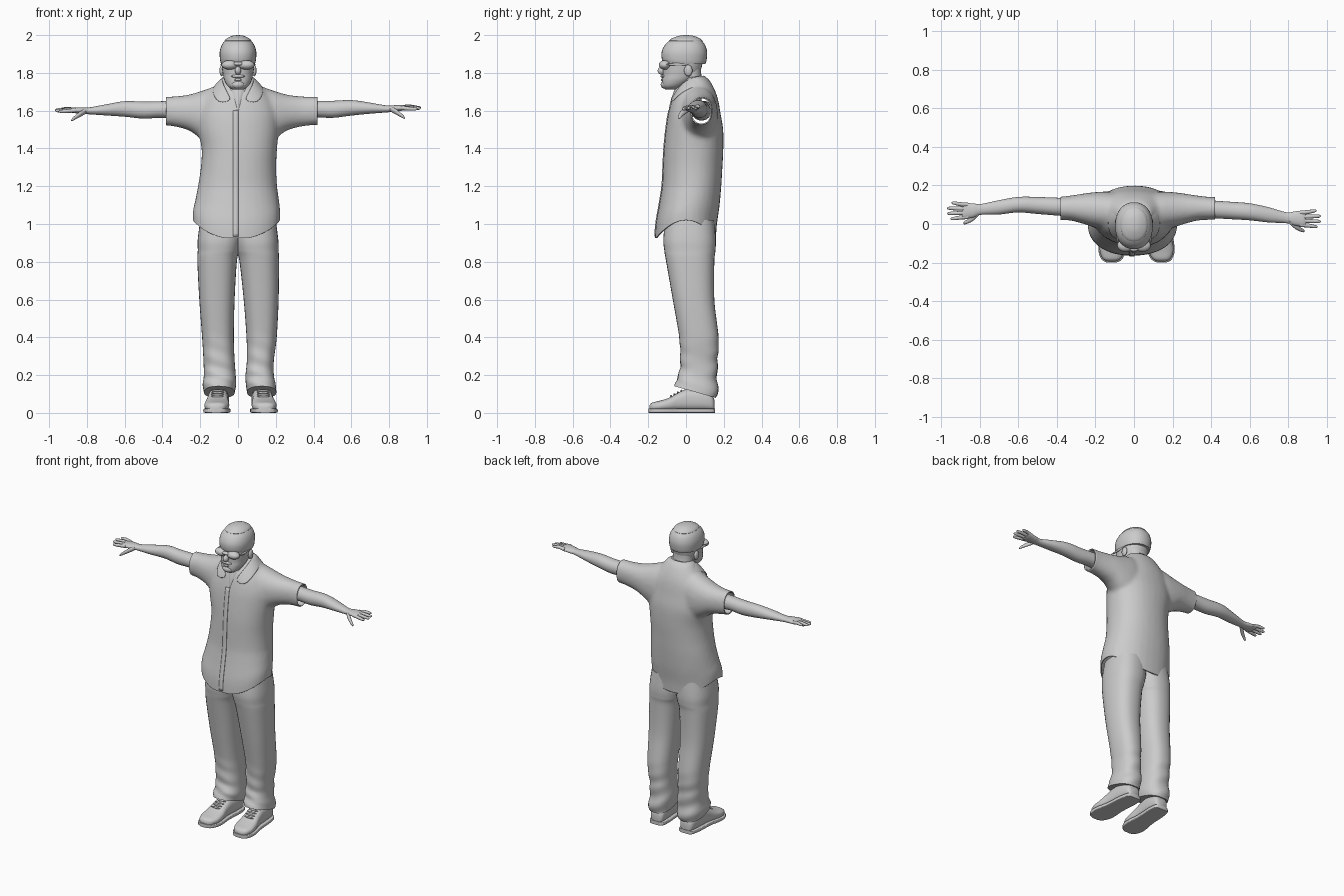
import bpy, bmesh, math
from mathutils import Vector
from mathutils.bvhtree import BVHTree

grey = bpy.data.materials.new("plain grey")
grey.diffuse_color = (0.6, 0.6, 0.6, 1)


def finish(name, bm):
    bmesh.ops.recalc_face_normals(bm, faces=bm.faces)
    me = bpy.data.meshes.new(name)
    bm.to_mesh(me)
    bm.free()
    me.materials.append(grey)
    ob = bpy.data.objects.new(name, me)
    bpy.context.collection.objects.link(ob)
    return ob


def smooth_rows(rows, steps):
    """Catmull-Rom interpolation between table rows."""
    out = []
    for i in range(len(rows) - 1):
        p0, p1, p2, p3 = rows[max(i - 1, 0)], rows[i], rows[i + 1], rows[min(i + 2, len(rows) - 1)]
        for k in range(steps):
            t = k / steps
            out.append([0.5 * (2 * b + (c - a) * t + (2 * a - 5 * b + 4 * c - d) * t * t
                               + (3 * b - a - 3 * c + d) * t ** 3) for a, b, c, d in zip(p0, p1, p2, p3)])
    return out + [list(rows[-1])]


def loft(name, rows, axis="z", power=2.2, n=32, steps=4, warp=None, bm=None):
    """Rows are (position on axis, min a, max a, min b, max b)."""
    own = bm is None
    bm = bm or bmesh.new()
    rings = []
    for t, a0, a1, b0, b1 in smooth_rows(rows, steps):
        ring = []
        for i in range(n):
            c, s = math.cos(math.tau * i / n), math.sin(math.tau * i / n)
            a = (a0 + a1) / 2 + (a1 - a0) / 2 * math.copysign(abs(c) ** (2 / power), c)
            b = (b0 + b1) / 2 + (b1 - b0) / 2 * math.copysign(abs(s) ** (2 / power), s)
            p = Vector({"z": (a, b, t), "x": (t, a, b), "y": (a, t, b)}[axis])
            ring.append(bm.verts.new(warp(p) if warp else p))
        rings.append(ring)
    for r, q in zip(rings, rings[1:]):
        for i in range(n):
            bm.faces.new((r[i], r[(i + 1) % n], q[(i + 1) % n], q[i]))
    bm.faces.new(rings[0])
    bm.faces.new(rings[-1])
    return finish(name, bm) if own else None


def tube(name, points):
    """Round limb along x: points are (x, y, z, radius)."""
    return loft(name, [(x, y - r, y + r, z - r, z + r) for x, y, z, r in points], "x", 2, 12, 3)


def ball(name, centre, size):
    bm = bmesh.new()
    bmesh.ops.create_uvsphere(bm, u_segments=24, v_segments=14, radius=1)
    for v in bm.verts:
        v.co = Vector(centre) + Vector(v.co[i] * size[i] for i in range(3))
    return finish(name, bm)


# shirt: torso and sleeves fused, then cut open at cuffs and hem
bm = bmesh.new()
loft("", [(.86, -.235, .22, -.165, .155), (1.0, -.24, .224, -.162, .162), (1.1, -.226, .217, -.143, .177),
          (1.2, -.212, .207, -.127, .187), (1.3, -.197, .202, -.122, .193), (1.4, -.193, .207, -.117, .198),
          (1.5, -.213, .215, -.107, .197), (1.58, -.213, .213, -.095, .184), (1.65, -.19, .19, -.077, .172),
          (1.70, -.152, .152, -.058, .157), (1.75, -.108, .108, -.02, .132), (1.78, -.085, .085, 0, .108)],
     bm=bm)
for s in (-1, 1):
    loft("", [(s * .06, -.03, .16, 1.43, 1.73), (s * .13, -.035, .168, 1.42, 1.725), (s * .2, -.02, .165, 1.455, 1.702),
              (s * .26, .0, .158, 1.495, 1.685), (s * .33, .018, .147, 1.515, 1.676),
              (s * .4, .022, .14, 1.523, 1.673), (s * .46, .022, .14, 1.523, 1.673)], "x", bm=bm)
raw = finish("shirt raw", bm)
rm = raw.modifiers.new("fuse", "REMESH")
rm.mode, rm.voxel_size = "VOXEL", .011
sm = raw.modifiers.new("soften", "SMOOTH")
sm.factor, sm.iterations = .5, 8
bm = bmesh.new()
bm.from_object(raw, bpy.context.evaluated_depsgraph_get())
bpy.data.objects.remove(raw)
for co, no in (((-.38, 0, 0), (-1, 0, 0)), ((.42, 0, 0), (1, 0, 0)), ((0, 0, .95), (0, 0, -1))):
    bmesh.ops.bisect_plane(bm, geom=bm.verts[:] + bm.edges[:] + bm.faces[:], plane_co=co, plane_no=no,
                           clear_outer=True)
for v in bm.verts:  # curved shirt tails
    if v.co.z < 1.2:
        hem = 1.02 - .095 * min(1, (v.co.y / .16) ** 2)
        v.co.z += (1.2 - v.co.z) / .25 * (hem - .95)
tree = BVHTree.FromBMesh(bm)
shirt = finish("shirt", bm)
th = shirt.modifiers.new("cloth", "SOLIDIFY")
th.thickness, th.offset = .007, -1

# button placket hugging the shirt front
bm = bmesh.new()
cols = []
for k in range(41):
    z = .935 + .665 * k / 40
    row = []
    for x in (-.026, -.013, .002):
        hit = tree.ray_cast(Vector((x, -1, z)), Vector((0, 1, 0)))[0]
        if hit:
            row.append(bm.verts.new(hit + Vector((0, -.004, 0))))
    if len(row) == 3:
        cols.append(row)
for a, b in zip(cols, cols[1:]):
    for i in range(2):
        bm.faces.new((a[i], a[i + 1], b[i + 1], b[i]))
placket = finish("placket", bm)
placket.modifiers.new("cloth", "SOLIDIFY").thickness = .006

# folded collar, mirrored
top = [(0, .1, 1.79), (.05, .09, 1.79), (.085, .04, 1.785), (.082, -.02, 1.755), (.055, -.062, 1.70), (.028, -.083, 1.655)]
low = [(0, .15, 1.735), (.085, .13, 1.738), (.135, .06, 1.735), (.142, -.015, 1.705), (.122, -.07, 1.655),
       (.085, -.086, 1.64)]
bm = bmesh.new()
tv, lv = [bm.verts.new(p) for p in top], [bm.verts.new(p) for p in low]
for i in range(5):
    bm.faces.new((tv[i], tv[i + 1], lv[i + 1], lv[i]))
collar = finish("collar", bm)
collar.modifiers.new("mirror", "MIRROR")
collar.modifiers.new("cloth", "SOLIDIFY").thickness = .008
collar.modifiers.new("round", "SUBSURF").levels = 2

# neck, tapering into the open shirt front
loft("neck", [(1.59, -.008, .008, -.094, .05), (1.65, -.036, .036, -.082, .08), (1.70, -.058, .058, -.065, .085),
              (1.75, -.066, .066, -.045, .088), (1.80, -.066, .066, -.03, .08), (1.87, -.066, .066, -.03, .08)])

# head and face
loft("head", [(1.712, -.03, .03, -.11, -.05), (1.73, -.055, .055, -.125, -.01), (1.76, -.072, .072, -.126, .035),
              (1.79, -.079, .079, -.122, .065), (1.82, -.084, .084, -.122, .08), (1.87, -.088, .088, -.12, .09),
              (1.93, -.08, .08, -.1, .09)])
ball("nose", (0, -.128, 1.812), (.017, .022, .022))
ball("moustache", (0, -.12, 1.782), (.036, .015, .009))
ball("lower_lip", (0, -.122, 1.764), (.02, .011, .007))
ball("goatee", (0, -.112, 1.738), (.034, .022, .022))
ball("glasses_bridge", (0, -.128, 1.848), (.03, .014, .01))
for s in (-1, 1):
    ball("ear", (s * .086, .012, 1.812), (.012, .022, .03))
    ball("lens", (s * .044, -.112, 1.842), (.043, .032, .025))
    ball("glasses_arm", (s * .086, -.045, 1.845), (.006, .06, .007))

# cap with raised crown panel
loft("cap", [(1.848, -.09, .09, -.115, .103), (1.868, -.095, .095, -.127, .109), (1.91, -.097, .097, -.129, .112),
             (1.95, -.085, .085, -.11, .1), (1.98, -.058, .058, -.073, .072), (1.994, -.03, .03, -.038, .04),
             (1.998, -.004, .004, -.005, .006)])
loft("cap_crown", [(1.968, -.07, .07, -.088, .086), (1.972, -.07, .07, -.089, .085), (1.983, -.059, .059, -.074, .072),
                   (1.996, -.031, .031, -.039, .041), (2.0, -.004, .004, -.005, .006)])

# arms and hands: (distance, y, z, half width y, half width z)
arms = {-1: [(.28, .085, 1.6, .05, .052), (.4, .09, 1.606, .046, .044), (.5, .096, 1.603, .044, .045),
             (.6, .1, 1.609, .04, .041), (.7, .086, 1.604, .037, .029), (.79, .076, 1.599, .028, .018),
             (.83, .07, 1.601, .036, .017), (.875, .068, 1.602, .041, .014), (.89, .068, 1.602, .036, .009)],
        1: [(.28, .08, 1.6, .05, .052), (.4, .076, 1.608, .046, .044), (.5, .07, 1.607, .045, .045),
            (.6, .063, 1.615, .044, .041), (.7, .047, 1.613, .039, .029), (.79, .032, 1.609, .028, .018),
            (.83, .029, 1.612, .036, .017), (.875, .027, 1.615, .041, .014), (.89, .027, 1.615, .036, .009)]}
for s, rows in arms.items():
    side = "left" if s > 0 else "right"
    loft(side + "_arm", [(s * x, y - ry, y + ry, z - rz, z + rz) for x, y, z, ry, rz in rows], "x", 2.1, 24)
    y, z = rows[7][1], rows[7][2]
    for i, reach in enumerate((.95, .968, .968, .945)):  # index to little finger
        o = (i - 1.5) * .021
        dz = (i - 1.5) * .004
        tube(side + "_finger", [(s * .86, y + o, z, .011), (s * .9, y + o * 1.1, z + .002 + dz, .0105),
                                (s * (reach - .02), y + o * 1.25, z + dz, .009),
                                (s * (reach - .004), y + o * 1.3, z + dz, .006), (s * reach, y + o * 1.3, z + dz, .001)])
    tube(side + "_thumb", [(s * .805, y - .012, z - .004, .014), (s * .835, y - .038, z - .02, .015),
                           (s * .862, y - .055, z - .038, .011), (s * .878, y - .062, z - .05, .008),
                           (s * .884, y - .065, z - .054, .001)])

# trousers: (height, min x, max x) per leg, sharing one front and back profile
depth = [(1.02, -.11, .15), (.92, -.12, .158), (.86, -.115, .156), (.8, -.105, .15), (.6, -.07, .15),
         (.4, -.036, .172), (.28, -.03, .167), (.2, -.036, .164), (.15, -.052, .168), (.11, -.058, .162)]
legs = {"right": [(-.2, .03), (-.213, .02), (-.213, .008), (-.215, -.006), (-.205, -.018), (-.19, -.022),
                  (-.183, -.018), (-.181, -.012), (-.187, -.01), (-.18, -.018)],
        "left": [(-.03, .2), (-.02, .213), (-.008, .215), (.008, .217), (.03, .215), (.045, .205),
                 (.047, .19), (.04, .19), (.042, .2), (.048, .203)]}


def drape(p):  # hem lower at the heel, soft folds above the shoe
    low = max(0, min(1, (.45 - p.z) / .25))
    p = p + Vector((0, .004 * low * math.sin(p.z * 70 + p.x * 25), 0))
    p.z -= .28 * (p.y - .05) * max(0, min(1, (.25 - p.z) / .12))
    return p


for side, spans in legs.items():
    loft("trouser_" + side, [(z, a, b, c, d) for (z, c, d), (a, b) in zip(depth, spans)], power=2.4, steps=8, warp=drape)

# shoes with soles and laces: (y, half width, top)
upper = [(.15, .03, .07), (.135, .046, .1), (.08, .054, .125), (.01, .054, .128), (-.04, .056, .108),
         (-.09, .064, .08), (-.14, .064, .064), (-.18, .046, .054), (-.194, .02, .038)]
for side, cx, k in (("right", -.106, .05), ("left", .13, -.07)):
    turn = lambda p, k=k: Vector((p.x + k * p.y, p.y, p.z))
    loft(side + "_shoe", [(y, cx - w, cx + w, .01, h) for y, w, h in upper], "y", 2.6, warp=turn)
    loft(side + "_sole", [(y * 1.025, cx - w - .006, cx + w + .006, 0, .024) for y, w, h in upper], "y", 7, warp=turn)
    for i in range(4):
        y = -.025 - .018 * i
        ball(side + "_lace", (cx + k * y, y, .117 - .0095 * i), (.034, .005, .006))

bpy.ops.object.select_all(action="SELECT")
bpy.context.view_layer.objects.active = shirt
bpy.ops.object.shade_smooth_by_angle(angle=math.radians(45))
